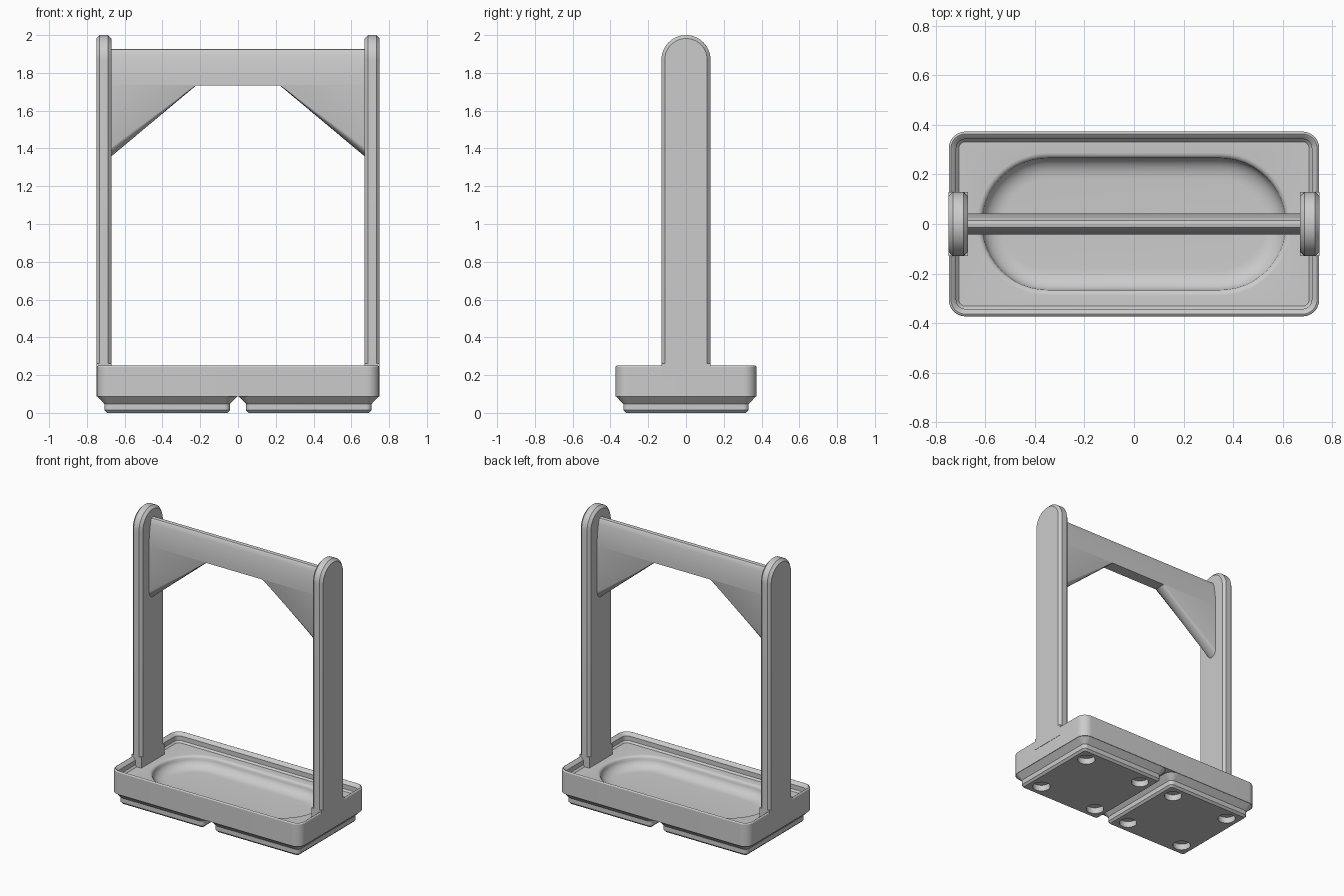
import bpy, bmesh
from math import sin, cos, pi

if "Cube" in bpy.data.objects:
    bpy.data.objects.remove(bpy.data.objects["Cube"])


def finish(name, bm):
    bmesh.ops.recalc_face_normals(bm, faces=bm.faces[:])
    me = bpy.data.meshes.new(name)
    bm.to_mesh(me)
    bm.free()
    ob = bpy.data.objects.new(name, me)
    bpy.context.collection.objects.link(ob)
    return ob


def smooth(ob):
    bpy.ops.object.select_all(action='DESELECT')
    ob.select_set(True)
    bpy.context.view_layer.objects.active = ob
    bpy.ops.object.shade_smooth_by_angle(angle=0.5)


def loft(name, rings):
    """Skin a stack of equal-length closed rings and cap both ends."""
    bm = bmesh.new()
    vs = [[bm.verts.new(p) for p in r] for r in rings]
    n = len(vs[0])
    for a, b in zip(vs, vs[1:]):
        for i in range(n):
            j = (i + 1) % n
            bm.faces.new((a[i], a[j], b[j], b[i]))
    bm.faces.new(vs[0])
    bm.faces.new(vs[-1])
    bmesh.ops.remove_doubles(bm, verts=bm.verts[:], dist=1e-5)
    return finish(name, bm)


def rounded(hx, hy, r, z, cx=0, seg=12):
    """Rounded rectangle ring; becomes a stadium when r is about hy."""
    pts = []
    for q, (sx, sy) in enumerate(((1, 1), (-1, 1), (-1, -1), (1, -1))):
        for i in range(seg + 1):
            a = (q + i / seg) * pi / 2
            pts.append((cx + sx * (hx - r) + r * cos(a), sy * (hy - r) + r * sin(a), z))
    return pts


# Tray body: outer wall, stacking lip, floor and scooped dish in one skin
HX, HY, R = 0.748, 0.373, 0.067
wall = [(0, .087), (0, .243), (.003, .248), (.009, .251), (.014, .248),
        (.030, .229), (.030, .197), (.041, .185)]
rings = [rounded(HX - d, HY - d, R - d, z) for d, z in wall]
DX, DY, FLOOR, DISH = 0.635, 0.288, 0.185, 0.108
rings.append(rounded(DX, DY, DY - .001, FLOOR))
for i in range(1, 5):                                   # rolled rim
    a = i / 4 * 1.1
    rings.append(rounded(DX - .024 * sin(a), DY - .024 * sin(a),
                         DY - .001 - .024 * sin(a), FLOOR - .024 * (1 - cos(a))))
d0, z0 = .024 * sin(1.1), FLOOR - .024 * (1 - cos(1.1))
for i in range(1, 9):                                   # concave side
    a = i / 8 * pi / 2
    d = d0 + .085 * (1 - cos(a))
    rings.append(rounded(DX - d, DY - d, DY - .001 - d, z0 - (z0 - DISH) * sin(a)))
smooth(loft("tray_body", rings))

# Two stepped feet with four round sockets each
for side, cx in (("left", -.375), ("right", .375)):
    prof = [(.318, .014, 0), (.332, .0286, .014), (.332, .0286, .047), (.371, .067, .088)]
    foot = loft(side + "_foot", [rounded(h, h, r, z, cx, 8) for h, r, z in prof])
    for sx in (-1, 1):
        for sy in (-1, 1):
            bpy.ops.mesh.primitive_cylinder_add(
                vertices=32, radius=.058, depth=.086,
                location=(cx + sx * .232, sy * .232, 0))
            cutter = bpy.context.object
            cutter.hide_render = True
            bpy.context.view_layer.objects.active = foot
            m = foot.modifiers.new("socket", 'BOOLEAN')
            m.operation, m.solver, m.object = 'DIFFERENCE', 'EXACT', cutter
            bpy.ops.object.modifier_apply(modifier=m.name)
            bpy.data.objects.remove(cutter)
    smooth(foot)


# Uprights: round-topped plates with chamfered edges on square blocks
def upright_ring(x, inset):
    r = .13 - inset
    arc = [(x, r * cos(pi * i / 24), 1.87 + r * sin(pi * i / 24)) for i in range(25)]
    return [(x, r, .19)] + arc + [(x, -r, .19)]


# Gusset section: round underside, flat top meeting the bar
def gusset_ring(x, bottom, top=1.736, w=.042):
    arc = [(x, -w * cos(pi * i / 12), min(top, bottom + .05 * (1 - sin(pi * i / 12))))
           for i in range(13)]
    return arc + [(x, w, top), (x, -w, top)]


for side, s in (("left", -1), ("right", 1)):
    plate = loft(side + "_upright", [upright_ring(s * x, d) for x, d in
                 ((.671, .018), (.689, 0), (.732, 0), (.75, .018))])
    smooth(plate)
    bpy.ops.mesh.primitive_cube_add(size=1, location=(s * .7105, 0, .222))
    block = bpy.context.object
    block.name = side + "_upright_block"
    block.scale = (.079, .26, .08)
    smooth(loft(side + "_gusset", [gusset_ring(s * .69, 1.342),
                                   gusset_ring(s * .22, 1.735)]))

# Handle bar: tapers toward a softly rounded top
half = [(.042, 1.734), (.0415, 1.77), (.039, 1.81), (.034, 1.85),
        (.027, 1.89), (.021, 1.913), (.014, 1.923), (.005, 1.926)]
section = half + [(-y, z) for y, z in reversed(half)]
smooth(loft("handle_bar", [[(x, y, z) for y, z in section] for x in (-.69, .69)]))
